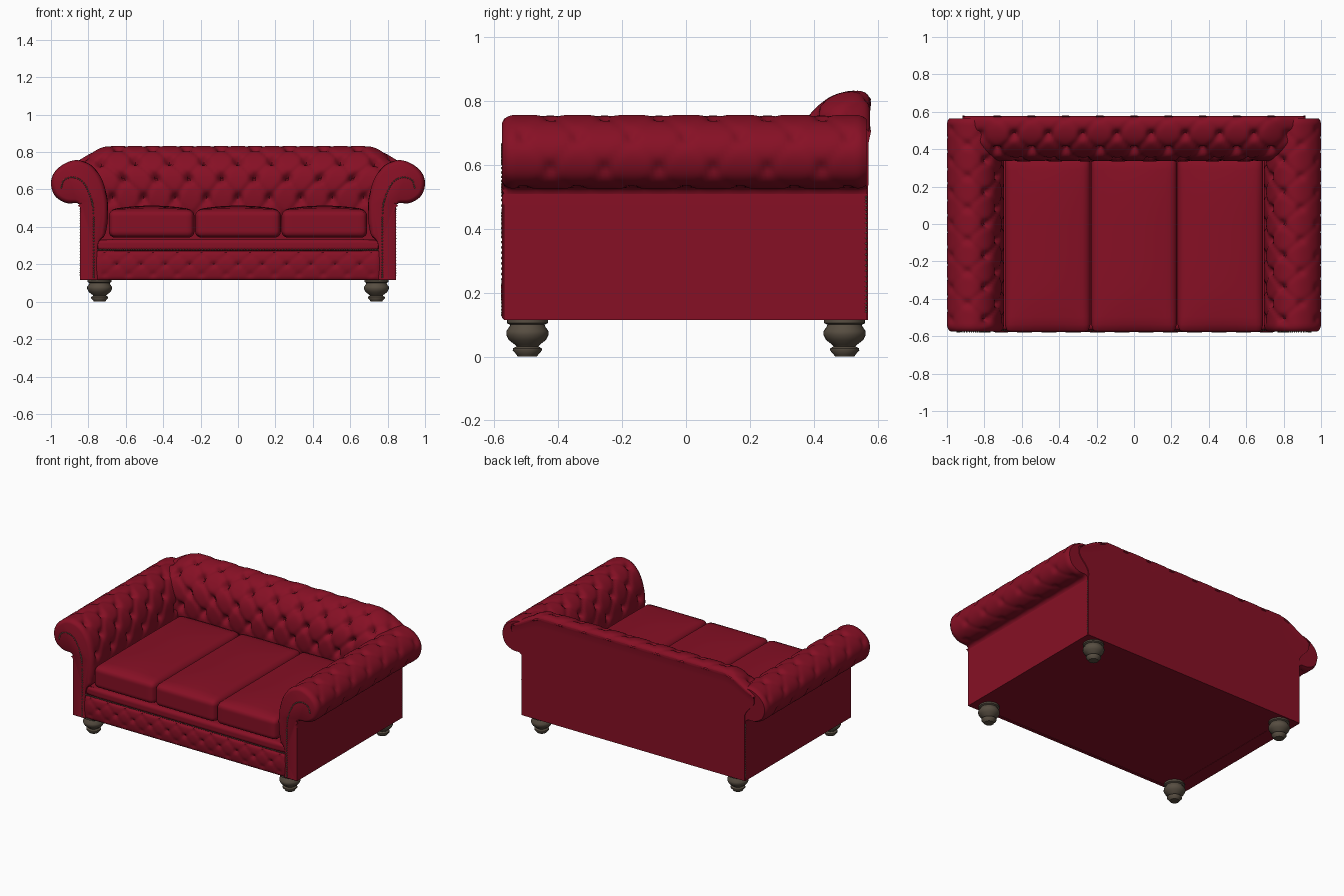
import bpy, bmesh, math
from mathutils import Vector, Matrix

if "Cube" in bpy.data.objects:
    bpy.data.objects.remove(bpy.data.objects["Cube"], do_unlink=True)


def material(name, rgb, rough):
    m = bpy.data.materials.new(name)
    m.use_nodes = True
    m.diffuse_color = (*rgb, 1)
    node = m.node_tree.nodes["Principled BSDF"]
    node.inputs["Base Color"].default_value = (*rgb, 1)
    node.inputs["Roughness"].default_value = rough
    return m


RED = material("red_leather", (0.24, 0.005, 0.018), 0.6)
WOOD = material("dark_wood", (0.095, 0.075, 0.053), 0.6)
BRASS = material("antique_nails", (0.12, 0.1, 0.07), 0.5)


def finish(bm, name, mat, angle=45):
    bmesh.ops.recalc_face_normals(bm, faces=bm.faces)
    mesh = bpy.data.meshes.new(name)
    bm.to_mesh(mesh)
    bm.free()
    mesh.materials.append(mat)
    obj = bpy.data.objects.new(name, mesh)
    bpy.context.collection.objects.link(obj)
    bpy.ops.object.select_all(action="DESELECT")
    obj.select_set(True)
    bpy.context.view_layer.objects.active = obj
    bpy.ops.object.shade_smooth_by_angle(angle=math.radians(angle))
    return obj


def smooth(t):
    t = max(0.0, min(1.0, t))
    return t * t * (3 - 2 * t)


def curve(points, step):
    """Even samples of a smooth curve through the points."""
    pts = [Vector(p) for p in points]
    ext = [pts[0]] + pts + [pts[-1]]
    out = []
    for p0, p1, p2, p3 in zip(ext, ext[1:], ext[2:], ext[3:]):
        n = max(1, math.ceil((p2 - p1).length / step))
        for i in range(n):
            t = i / n
            out.append(0.5 * (2 * p1 + (p2 - p0) * t + (2 * p0 - 5 * p1 + 4 * p2 - p3) * t * t
                              + (3 * p1 - p0 - 3 * p2 + p3) * t ** 3))
    return out + [pts[-1]]


def tuft(s, t, wide, high):
    """Depth of buttons and diagonal pleats in a diamond pattern."""
    a, b = s / wide + t / high, s / wide - t / high
    a, b = a - round(a), b - round(b)
    pleat = math.exp(-a * a / 0.008) + math.exp(-b * b / 0.008)
    return 0.8 * math.exp(-(a * a + b * b) / 0.03) + 0.2 * pleat


def padded_loft(name, profile, lo, hi, place, wide, high, depth, step=0.013, panel=0.0):
    """Sweep a profile (across, height, tuft weight) from lo to hi."""
    prof = curve([(a, z, 0) for a, z, w in profile], step)
    weight = []
    for p, q in zip(profile, profile[1:]):
        n = max(1, math.ceil(math.hypot(q[0] - p[0], q[1] - p[1]) / step))
        weight += [p[2] + (q[2] - p[2]) * i / n for i in range(n)]
    weight.append(profile[-1][2])
    count = math.ceil((hi - lo) / step)
    bm = bmesh.new()
    rings = []
    for j in range(count + 1):
        s = lo + (hi - lo) * j / count
        edge = min(s - lo, hi - s)
        fade = smooth(edge / 0.07)
        ease = 0.012 * (1 - min(1, edge / 0.03)) ** 2
        ring, arc = [], 0
        for i, p in enumerate(prof):
            arc += (p - prof[i - 1]).length if i else 0
            d = prof[min(i + 1, len(prof) - 1)] - prof[max(i - 1, 0)]
            normal = Vector((-d.y, d.x)).normalized()
            off = -depth * weight[i] * fade * tuft(s, arc, wide, high) - ease * min(1, weight[i] * 3)
            ring.append(bm.verts.new(place(s, p.x + normal.x * off, p.y + normal.y * off)))
        rings.append(ring)
    for r, q in zip(rings, rings[1:]):
        for i in range(len(r)):
            k = (i + 1) % len(r)
            bm.faces.new((r[i], r[k], q[k], q[i]))
    caps = [bm.faces.new(rings[0]), bm.faces.new(rings[-1])]
    bmesh.ops.recalc_face_normals(bm, faces=bm.faces)
    if panel:
        bmesh.ops.inset_individual(bm, faces=caps[:1], thickness=0.012, depth=panel)
    return finish(bm, name, RED)


def rounded_box(name, lo, hi, radius, cuts, dome=0.0):
    lo, hi = Vector(lo), Vector(hi)
    mid, half = (lo + hi) / 2, (hi - lo) / 2
    bm = bmesh.new()
    bmesh.ops.create_cube(bm, size=2)
    bmesh.ops.subdivide_edges(bm, edges=bm.edges[:], cuts=cuts, use_grid_fill=True)
    for v in bm.verts:
        u = v.co.copy()
        p = Vector(u[i] * half[i] for i in range(3))
        core = Vector(max(radius - half[i], min(half[i] - radius, p[i])) for i in range(3))
        p = core + (p - core).normalized() * radius
        p.z += dome * u.z * (1 - u.x ** 2) * (1 - u.y ** 4) if u.z > 0 else 0
        v.co = mid + p
    return finish(bm, name, RED)


def nail_row(name, paths, radius=0.005, gap=0.014):
    bm = bmesh.new()
    for path in paths:
        for p in curve(path, gap):
            bmesh.ops.create_icosphere(bm, subdivisions=1, radius=radius, matrix=Matrix.Translation(p))
    return finish(bm, name, BRASS, 80)


# Inner frame under the cushions
rounded_box("seat_frame", (-0.8, -0.55, 0.115), (0.8, 0.55, 0.335), 0.008, 6)

# Rolled arms with tufted inside faces
arm_profile = [(0.75, 0.115, 0), (0.75, 0.3, 0), (0.71, 0.36, 0.2), (0.695, 0.46, 0.9), (0.7, 0.56, 1),
               (0.73, 0.66, 1), (0.785, 0.73, 0.9), (0.86, 0.757, 0.5), (0.93, 0.737, 0.35),
               (0.983, 0.69, 0.35), (1.0, 0.63, 0.35), (0.978, 0.565, 0.35), (0.92, 0.528, 0.35),
               (0.86, 0.527, 0.2), (0.845, 0.51, 0), (0.845, 0.48, 0), (0.845, 0.115, 0)]
for side, label in ((1, "left"), (-1, "right")):
    padded_loft(label + "_arm", arm_profile, -0.57, 0.565,
                lambda s, a, z, k=side: (k * a, s, z), 0.17, 0.22, 0.035, panel=0.006)


# Tufted back, whose top rounds down and spreads onto the arms
def back_place(s, a, z):
    x = s * (1 + 0.09 * smooth((z - 0.56) / 0.2))
    drop = 0.11 * smooth((abs(x) - 0.68) / 0.27) * max(0, (z - 0.5) / 0.33)
    return (x, a, z - drop)


back_profile = [(0.37, 0.115, 0), (0.365, 0.38, 0), (0.345, 0.48, 0.8), (0.335, 0.58, 1), (0.345, 0.68, 1),
                (0.385, 0.755, 1), (0.445, 0.81, 0.9), (0.51, 0.832, 0.7), (0.56, 0.828, 0.4),
                (0.577, 0.8, 0.1), (0.572, 0.75, 0), (0.57, 0.115, 0)]
padded_loft("backrest", back_profile, -0.84, 0.84, back_place, 0.168, 0.22, 0.042)

# Front rail with shallow tufts, and the plain lip above it
rail_profile = [(-0.54, 0.115, 0), (-0.565, 0.118, 0), (-0.574, 0.135, 0.4), (-0.58, 0.19, 1),
                (-0.578, 0.23, 1), (-0.57, 0.265, 0.3), (-0.54, 0.275, 0)]
padded_loft("front_rail", rail_profile, -0.765, 0.765, lambda s, a, z: (s, a, z), 0.13, 0.11, 0.016)
rounded_box("seat_lip", (-0.755, -0.568, 0.27), (0.755, -0.4, 0.335), 0.024, 14)

# Seat cushions
for i, label in enumerate(("right", "middle", "left")):
    x = (i - 1) * 0.462
    rounded_box(label + "_cushion", (x - 0.229, -0.578, 0.342), (x + 0.229, 0.37, 0.492), 0.035, 22, 0.022)

# Nail heads around the arm fronts, along the rail and down the back corners
scroll = [(0.772, 0.13), (0.772, 0.45), (0.785, 0.55), (0.825, 0.635), (0.88, 0.665), (0.93, 0.65), (0.945, 0.61)]
nail_row("arm_nails", [[(k * x, -0.576, z) for x, z in scroll] for k in (1, -1)])
nail_row("rail_nails", [[(-0.75, -0.567, 0.277), (0.75, -0.567, 0.277)]])
nail_row("back_nails", [[(k * 0.843, 0.564, 0.14), (k * 0.843, 0.564, 0.5)] for k in (1, -1)], 0.004)

# Turned feet
foot = [(0, 0), (0.03, 0), (0.034, 0.006), (0.046, 0.02), (0.045, 0.026), (0.034, 0.032), (0.04, 0.038),
        (0.058, 0.052), (0.066, 0.068), (0.066, 0.08), (0.056, 0.094), (0.054, 0.1), (0.064, 0.105),
        (0.064, 0.118), (0, 0.118)]
for x, side in ((0.74, "left"), (-0.74, "right")):
    for y, end in ((-0.497, "front"), (0.497, "back")):
        bm = bmesh.new()
        verts = [bm.verts.new((r, 0, z)) for r, z in foot]
        edges = [bm.edges.new(pair) for pair in zip(verts, verts[1:])]
        bmesh.ops.spin(bm, geom=verts + edges, cent=(0, 0, 0), axis=(0, 0, 1), angle=math.tau, steps=24)
        bmesh.ops.remove_doubles(bm, verts=bm.verts, dist=0.0001)
        bmesh.ops.translate(bm, verts=bm.verts, vec=(x, y, 0))
        finish(bm, f"{end}_{side}_foot", WOOD, 50)
